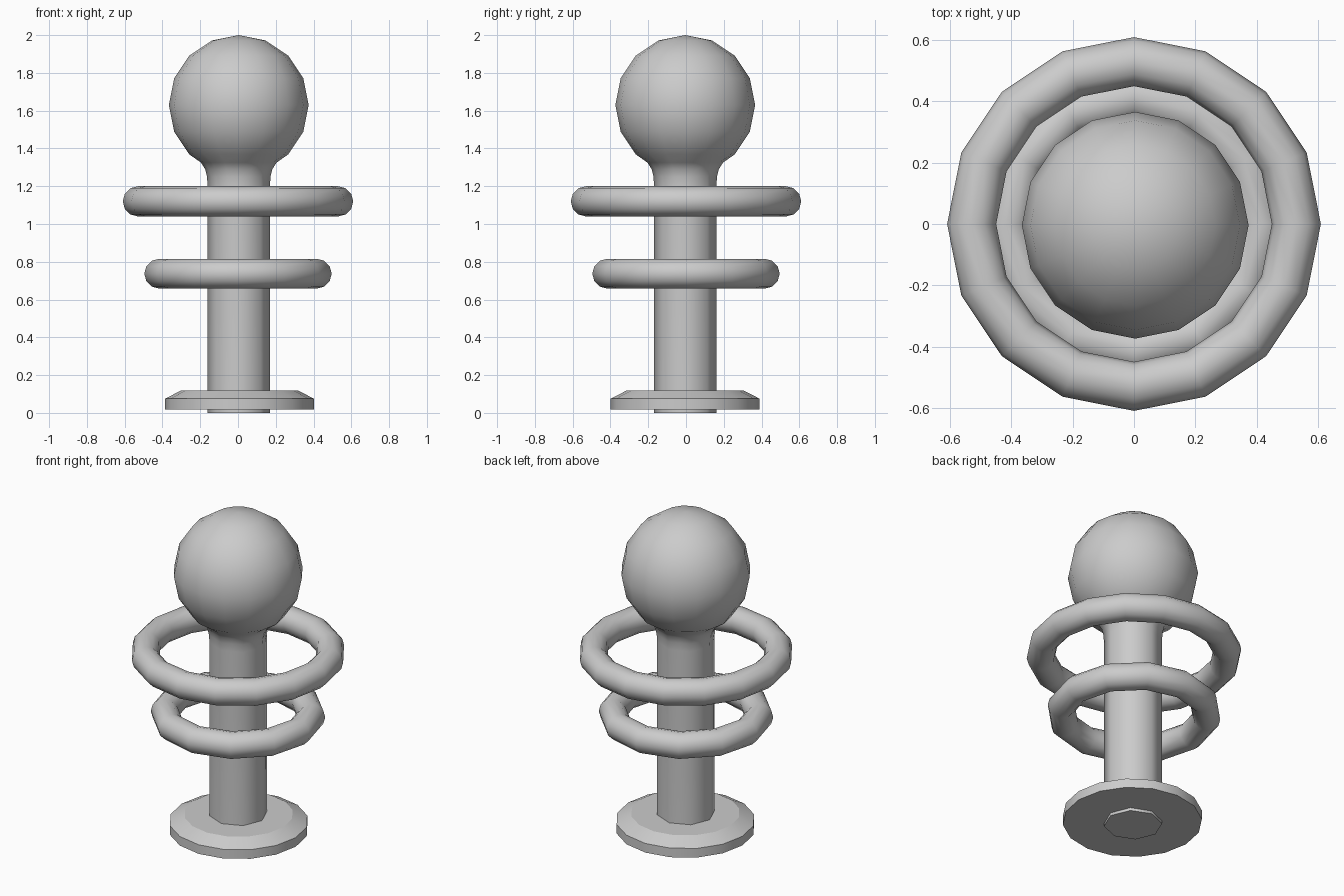
import bpy, bmesh
from math import sin, cos, pi, radians

if "Cube" in bpy.data.objects:
    bpy.data.objects.remove(bpy.data.objects["Cube"])

AXIS = (0.004, -0.004)   # the turned parts sit very slightly off centre


def finish(bm, name, smooth_angle):
    bmesh.ops.recalc_face_normals(bm, faces=bm.faces)
    mesh = bpy.data.meshes.new(name)
    bm.to_mesh(mesh)
    bm.free()
    obj = bpy.data.objects.new(name, mesh)
    bpy.context.collection.objects.link(obj)
    bpy.ops.object.select_all(action='DESELECT')
    obj.select_set(True)
    bpy.context.view_layer.objects.active = obj
    bpy.ops.object.shade_smooth_by_angle(angle=radians(smooth_angle))
    return obj


def lathe(name, profile, sides, smooth_angle, centre=AXIS):
    """Turn (radius, z, octagon blend) points; blend flattens odd columns onto an octagon."""
    bm = bmesh.new()
    rings = []
    for r, z, blend in profile:
        ring = []
        for i in range(sides):
            a = 2 * pi * i / sides
            k = r * (1 - blend * (1 - cos(pi / 8))) if i % 2 else r
            ring.append(bm.verts.new((centre[0] + k * cos(a), centre[1] + k * sin(a), z)))
        rings.append(ring)
    for lo, hi in zip(rings, rings[1:]):
        for i in range(sides):
            j = (i + 1) % sides
            bm.faces.new((lo[i], lo[j], hi[j], hi[i]))
    bm.faces.new(rings[0])
    bm.faces.new(rings[-1])
    bmesh.ops.remove_doubles(bm, verts=bm.verts, dist=0.0005)
    return finish(bm, name, smooth_angle)


def ring(name, major, minor, z, sides, tube_sides=12):
    bm = bmesh.new()
    loops = []
    for i in range(sides):
        a = 2 * pi * i / sides
        loop = []
        for j in range(tube_sides):
            b = 2 * pi * j / tube_sides
            r = major + minor * cos(b)
            loop.append(bm.verts.new((r * cos(a), r * sin(a), z + minor * sin(b))))
        loops.append(loop)
    for i in range(sides):
        p, q = loops[i], loops[(i + 1) % sides]
        for j in range(tube_sides):
            k = (j + 1) % tube_sides
            bm.faces.new((p[j], q[j], q[k], p[k]))
    return finish(bm, name, 60)


# Octagonal post with a flared neck running into the ball head
R, CZ = 0.37, 1.63
profile = [(0.165, 0.0, 1), (0.165, 1.20, 1), (0.168, 1.25, 0.9),
           (0.178, 1.29, 0.6), (0.20, 1.325, 0.3)]
for step in range(-2, 4):
    a = step * pi / 8
    profile.append((R * cos(a), CZ + R * sin(a), 0))
profile.append((0.0002, CZ + R, 0))
lathe("post_and_ball_head", profile, 16, 50)

# Chamfered foot disc, just above the post's end
lathe("foot_disc", [(0.395, 0.018, 0), (0.395, 0.075, 0), (0.31, 0.118, 0)],
      16, 25, centre=(0.008, -0.005))

# Two floating rings
ring("upper_ring", 0.53, 0.08, 1.12, 16)
ring("lower_ring", 0.417, 0.079, 0.737, 12)
